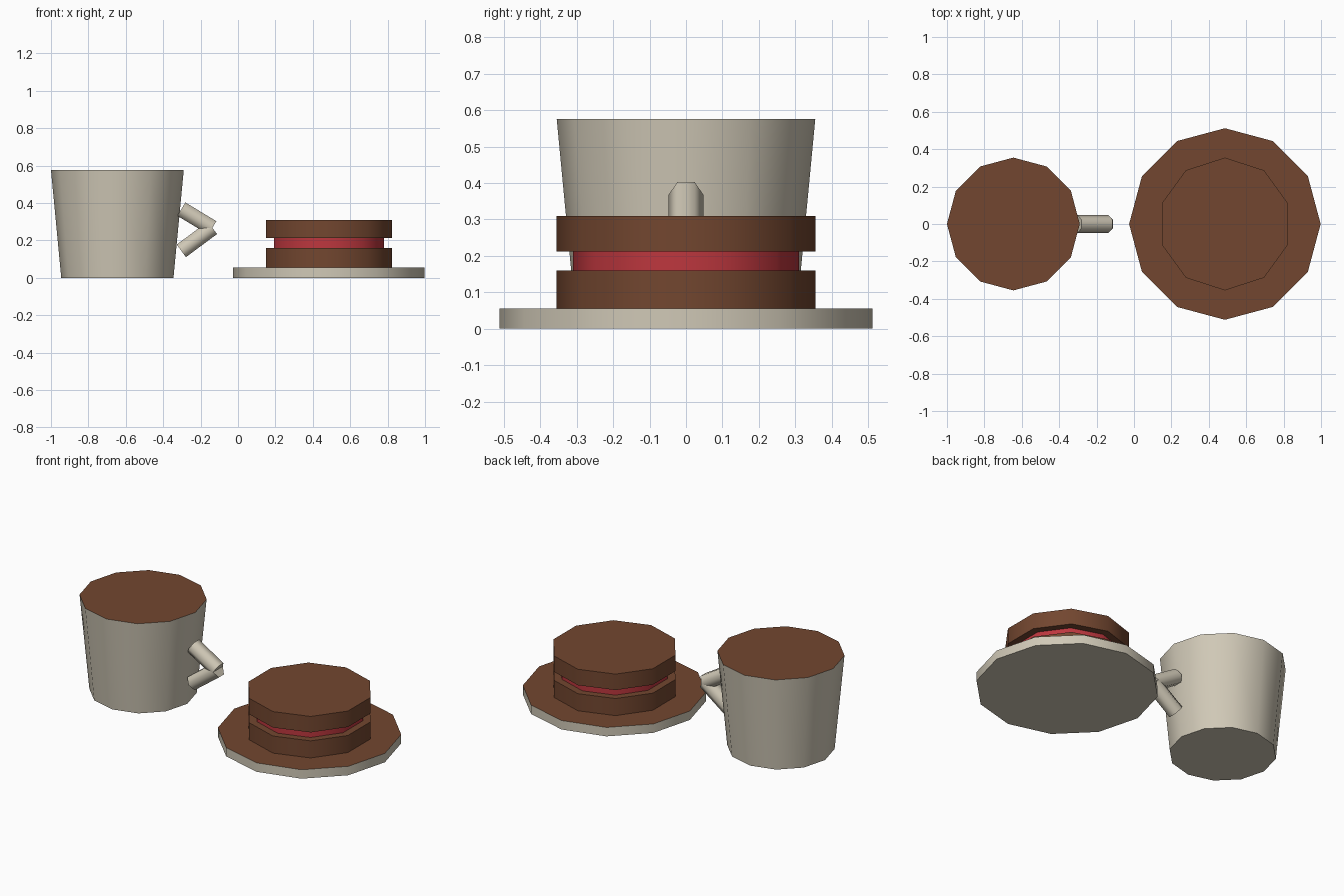
import bpy
import bmesh
import math
from mathutils import Vector, Matrix

cube = bpy.data.objects.get("Cube")
if cube:
    bpy.data.objects.remove(cube, do_unlink=True)


def material(name, colour):
    mat = bpy.data.materials.new(name)
    mat.use_nodes = True
    rgba = (*colour, 1)
    mat.diffuse_color = rgba
    mat.node_tree.nodes["Principled BSDF"].inputs["Base Color"].default_value = rgba
    return mat


china = material("warm grey china", (0.63, 0.58, 0.47))
brown = material("chocolate brown", (0.17, 0.062, 0.029))
red = material("jam red", (0.51, 0.038, 0.048))


def tapered(name, start, end, r1, r2, sides, turn, mat, top_mat=None):
    """Closed cone or cylinder between two points; top_mat colours the end cap."""
    start, end = Vector(start), Vector(end)
    axis = end - start
    bm = bmesh.new()
    bmesh.ops.create_cone(bm, cap_ends=True, segments=sides, radius1=r1,
                          radius2=r2, depth=axis.length,
                          matrix=Matrix.Rotation(math.radians(turn), 4, "Z"))
    if top_mat:
        for face in bm.faces:
            face.material_index = int(face.normal.z > 0.9)
    tilt = axis.to_track_quat("Z", "Y").to_matrix().to_4x4()
    bm.transform(Matrix.Translation((start + end) / 2) @ tilt)
    mesh = bpy.data.meshes.new(name)
    bm.to_mesh(mesh)
    bm.free()
    mesh.materials.append(mat)
    if top_mat:
        mesh.materials.append(top_mat)
    obj = bpy.data.objects.new(name, mesh)
    bpy.context.collection.objects.link(obj)
    bpy.ops.object.select_all(action="DESELECT")
    obj.select_set(True)
    bpy.context.view_layer.objects.active = obj
    bpy.ops.object.shade_smooth_by_angle(angle=math.radians(65))
    return obj


def upright(name, x, z1, z2, r1, r2, sides, mat, top_mat=None):
    # a corner always points to the back
    return tapered(name, (x, 0, z1), (x, 0, z2), r1, r2, sides, 0, mat, top_mat)


CUP_X, PLATE_X = -0.645, 0.486

# Cup filled to the brim
upright("cup", CUP_X, 0, 0.576, 0.30, 0.355, 12, china, brown)

# Handle: two six-sided bars meeting at a point, corners towards the sides
handle_tip = (-0.137, 0, 0.267)
for name, z in (("handle_upper", 0.367), ("handle_lower", 0.144)):
    tapered(name, (-0.303, 0, z), handle_tip, 0.048, 0.048, 6, 90, china)

# Plate with a coloured top
upright("plate", PLATE_X, 0, 0.055, 0.512, 0.512, 12, china, brown)

# Layer cake
upright("cake_bottom", PLATE_X, 0.055, 0.16, 0.355, 0.355, 10, brown)
upright("cake_filling", PLATE_X, 0.16, 0.212, 0.31, 0.31, 10, red)
upright("cake_top", PLATE_X, 0.212, 0.31, 0.355, 0.355, 10, brown)
